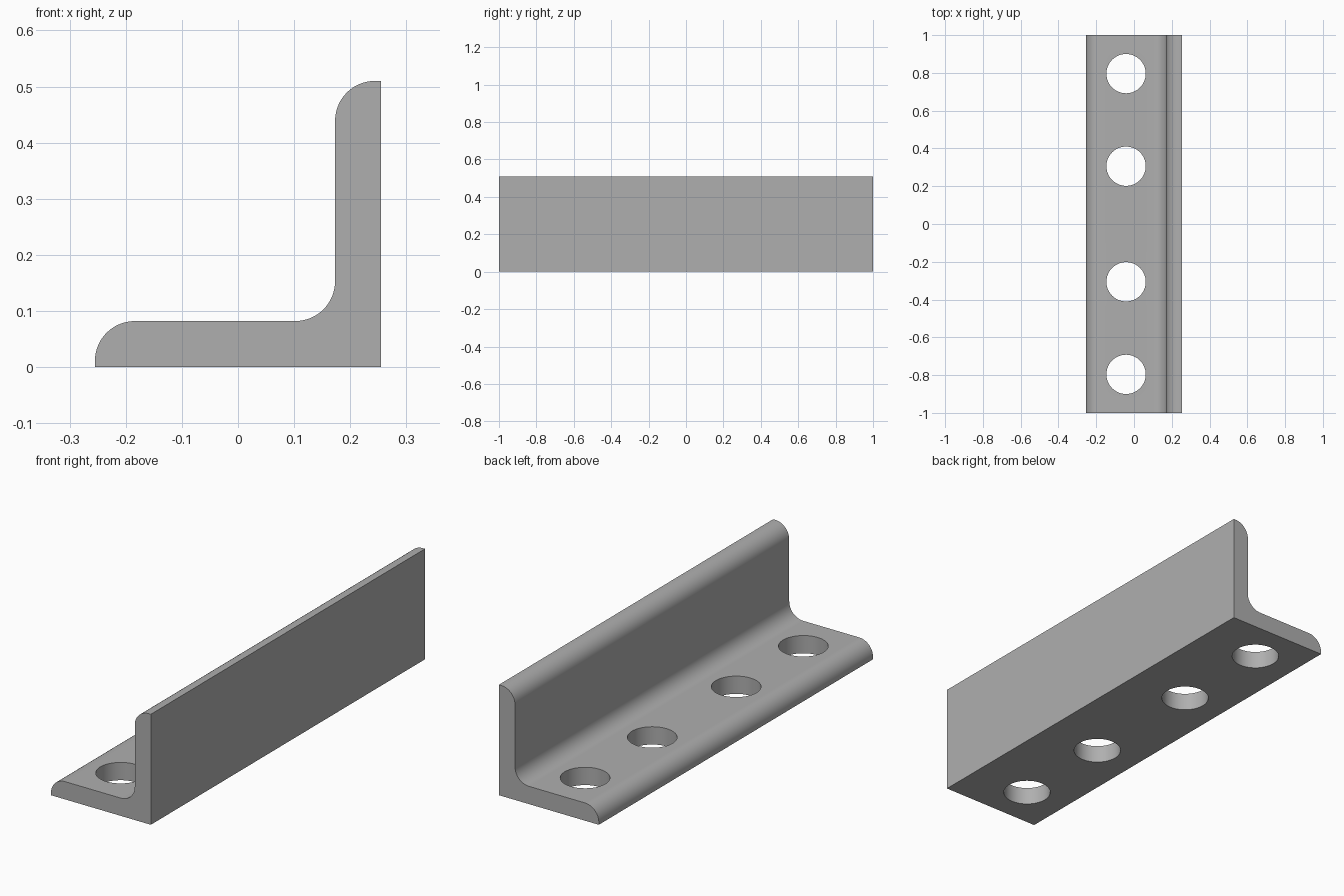
import bpy
import bmesh
from math import cos, sin, pi, radians

cube = bpy.data.objects.get("Cube")
if cube:
    bpy.data.objects.remove(cube, do_unlink=True)

HALF_LENGTH = 1.0
HALF_WIDTH = 0.255
HEIGHT = 0.51
THICK = 0.082
RADIUS = 0.071
HOLE_X = -0.042
HOLE_RADIUS = 0.104

steel = bpy.data.materials.new("grey steel")
steel.use_nodes = True
grey = (0.43, 0.43, 0.43, 1)
steel.diffuse_color = grey
steel.node_tree.nodes["Principled BSDF"].inputs["Base Color"].default_value = grey


def arc(cx, cz, start, end, steps=14):
    """Points of a rounded corner, angles in degrees."""
    angles = [radians(start + (end - start) * i / steps) for i in range(steps + 1)]
    return [(cx + RADIUS * cos(a), cz + RADIUS * sin(a)) for a in angles]


def add_object(name, bm):
    bmesh.ops.recalc_face_normals(bm, faces=bm.faces)
    mesh = bpy.data.meshes.new(name)
    bm.to_mesh(mesh)
    bm.free()
    mesh.materials.append(steel)
    obj = bpy.data.objects.new(name, mesh)
    bpy.context.collection.objects.link(obj)
    return obj


# L-shaped profile: square heel, rounded inner corner and rounded toes
inner = HALF_WIDTH - THICK
profile = [(-HALF_WIDTH, 0), (HALF_WIDTH, 0), (HALF_WIDTH, HEIGHT)]
profile += arc(inner + RADIUS, HEIGHT - RADIUS, 90, 180)
profile += arc(inner - RADIUS, THICK + RADIUS, 0, -90)
profile += arc(-HALF_WIDTH + RADIUS, THICK - RADIUS, 90, 180)

bm = bmesh.new()
end_face = bm.faces.new([bm.verts.new((x, -HALF_LENGTH, z)) for x, z in profile])
grown = bmesh.ops.extrude_face_region(bm, geom=[end_face], use_keep_orig=True)
moved = [v for v in grown["geom"] if isinstance(v, bmesh.types.BMVert)]
bmesh.ops.translate(bm, verts=moved, vec=(0, 2 * HALF_LENGTH, 0))
angle_bar = add_object("angle_bar", bm)

# Four bolt holes through the flat flange, mirrored about the middle
bm = bmesh.new()
for y in (0.306, 0.796):
    for side in (-1, 1):
        hole = bmesh.ops.create_cone(bm, cap_ends=True, segments=64, depth=0.4,
                                     radius1=HOLE_RADIUS, radius2=HOLE_RADIUS)
        bmesh.ops.translate(bm, verts=hole["verts"], vec=(HOLE_X, side * y, 0))
cutter = add_object("hole_cutter", bm)
cutter.hide_render = True

cut = angle_bar.modifiers.new("bolt_holes", "BOOLEAN")
cut.operation = "DIFFERENCE"
cut.solver = "EXACT"
cut.object = cutter

# Apply the cut, then shade the rounded parts smooth
bpy.ops.object.select_all(action="DESELECT")
angle_bar.select_set(True)
bpy.context.view_layer.objects.active = angle_bar
bpy.ops.object.modifier_apply(modifier=cut.name)
bpy.data.objects.remove(cutter, do_unlink=True)
bpy.ops.object.shade_smooth_by_angle(angle=pi / 6)
weighted = angle_bar.modifiers.new("even_shading", "WEIGHTED_NORMAL")
weighted.keep_sharp = True
